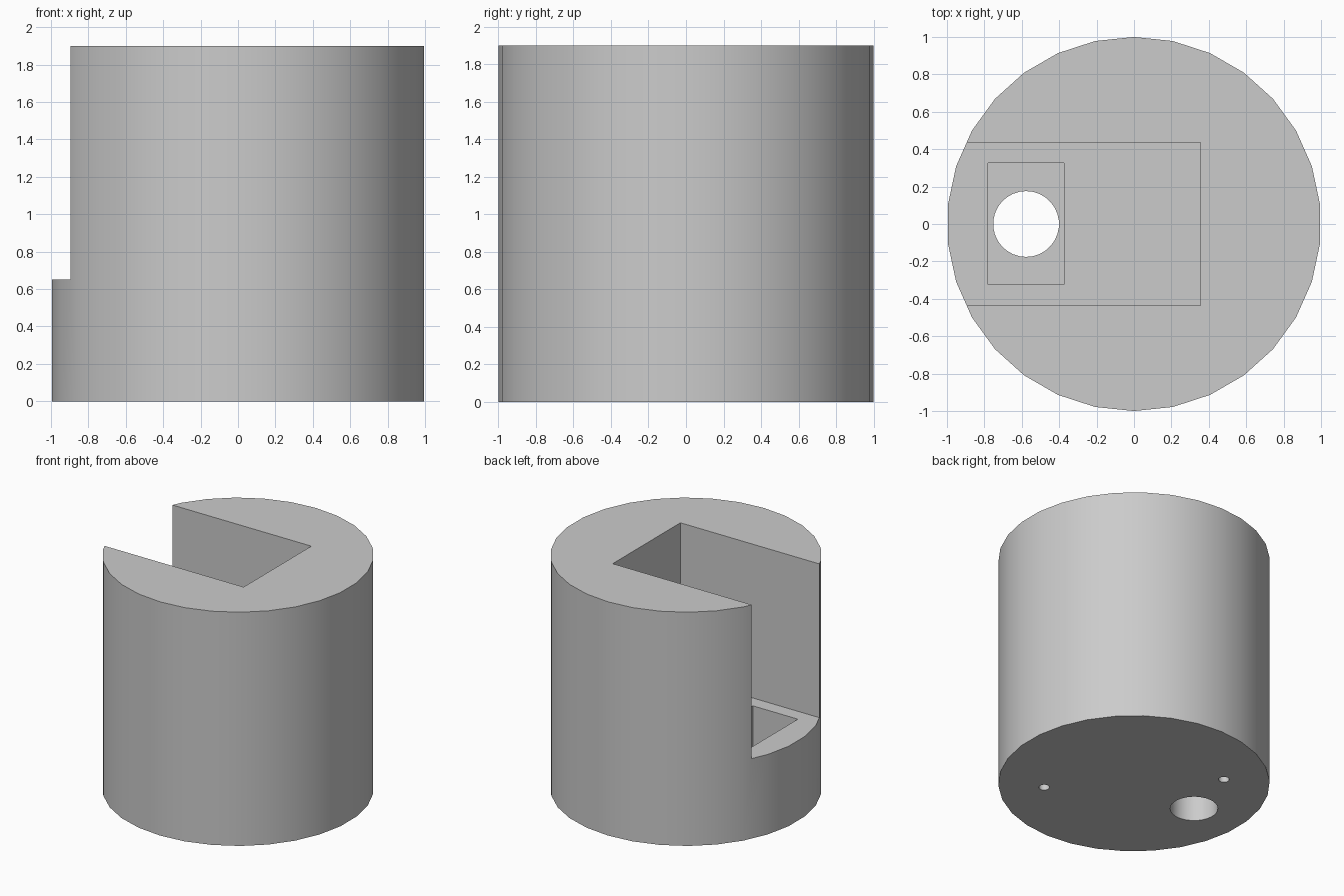
import bpy

if "Cube" in bpy.data.objects:
    bpy.data.objects.remove(bpy.data.objects["Cube"], do_unlink=True)

grey = bpy.data.materials.new("plain_grey")
grey.use_nodes = True
COLOUR = (0.6, 0.6, 0.6, 1)
grey.diffuse_color = COLOUR
grey.node_tree.nodes["Principled BSDF"].inputs["Base Color"].default_value = COLOUR


def cylinder(name, radius, x, y, z0, z1, sides=30):
    bpy.ops.mesh.primitive_cylinder_add(vertices=sides, radius=radius, depth=z1 - z0,
                                        location=(x, y, (z0 + z1) / 2))
    obj = bpy.context.object
    obj.name = name
    obj.data.materials.append(grey)
    return obj


def box(name, x0, x1, y0, y1, z0, z1):
    bpy.ops.mesh.primitive_cube_add(size=1, location=((x0 + x1) / 2, (y0 + y1) / 2, (z0 + z1) / 2))
    obj = bpy.context.object
    obj.name = name
    obj.scale = (x1 - x0, y1 - y0, z1 - z0)
    obj.data.materials.append(grey)
    return obj


def cut(target, cutter):
    mod = target.modifiers.new("cut", "BOOLEAN")
    mod.operation = "DIFFERENCE"
    mod.solver = "EXACT"
    mod.object = cutter
    bpy.context.view_layer.objects.active = target
    bpy.ops.object.modifier_apply(modifier=mod.name)
    bpy.data.objects.remove(cutter, do_unlink=True)


# Round body
HEIGHT, LEDGE, POCKET_FLOOR = 1.9, 0.65, 0.25
body = cylinder("round_body", 1, 0, 0, 0, HEIGHT)

# Open-sided slot, sunken pocket and drain hole
cut(body, box("slot_cutter", -1.3, 0.355, -0.435, 0.435, LEDGE, HEIGHT + 0.2))
cut(body, box("pocket_cutter", -0.78, -0.375, -0.323, 0.327, POCKET_FLOOR, LEDGE + 0.2))
cut(body, cylinder("hole_cutter", 0.176, -0.577, 0, -0.2, POCKET_FLOOR + 0.1))

# Two blind pin holes in the underside
for side in (-1, 1):
    cut(body, cylinder("pin_hole_cutter", 0.04, side * 0.47, side * -0.47, -0.2, 0.4, 16))

# Smooth round walls with sharp rims
bpy.ops.object.select_all(action="DESELECT")
body.select_set(True)
bpy.context.view_layer.objects.active = body
bpy.ops.object.shade_smooth_by_angle(angle=0.6)
